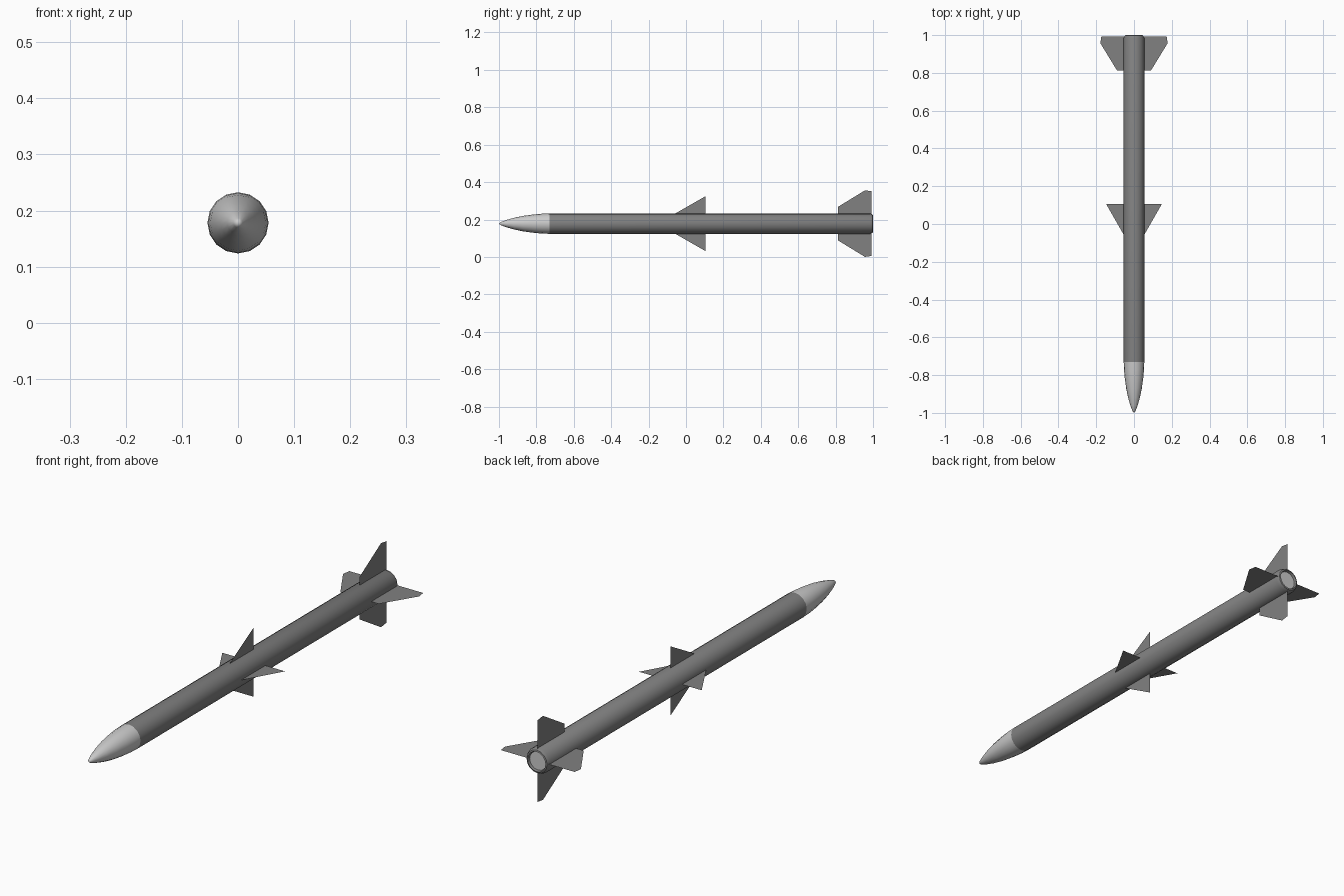
import bpy, bmesh
from math import cos, sin, pi

if "Cube" in bpy.data.objects:
    bpy.data.objects.remove(bpy.data.objects["Cube"])

CZ = 0.178      # height of the body axis
R = 0.0545      # body radius
SIDES = 16


def material(name, v):
    m = bpy.data.materials.new(name)
    m.diffuse_color = (v, v, v, 1)
    m.use_nodes = True
    m.node_tree.nodes["Principled BSDF"].inputs["Base Color"].default_value = m.diffuse_color
    return m


DARK = material("dark_grey", 0.22)
LIGHT = material("light_grey", 0.55)


def make(name, bm, mat, smooth=False):
    me = bpy.data.meshes.new(name)
    bm.to_mesh(me)
    bm.free()
    ob = bpy.data.objects.new(name, me)
    bpy.context.collection.objects.link(ob)
    ob.location.z = CZ
    me.materials.append(mat)
    if smooth:
        bpy.context.view_layer.objects.active = ob
        ob.select_set(True)
        bpy.ops.object.shade_smooth_by_angle(angle=0.6)
        ob.select_set(False)
    return ob


def lathe(name, profile, mat, cap_end=False):
    """Revolve (y, radius) pairs around the y axis; radius 0 makes a tip."""
    bm = bmesh.new()
    rings = []
    for y, r in profile:
        if r == 0:
            rings.append([bm.verts.new((0, y, 0))] * SIDES)
        else:
            rings.append([bm.verts.new((r * cos(2 * pi * i / SIDES), y, r * sin(2 * pi * i / SIDES)))
                          for i in range(SIDES)])
    for a, b in zip(rings, rings[1:]):
        for i in range(SIDES):
            j = (i + 1) % SIDES
            bm.faces.new(list(dict.fromkeys((a[i], b[i], b[j], a[j]))))
    if cap_end:
        bm.faces.new(rings[-1])
    bmesh.ops.recalc_face_normals(bm, faces=bm.faces)
    if sum(f.normal.dot(f.calc_center_median()) for f in bm.faces if abs(f.normal.y) < 0.5) < 0:
        bmesh.ops.reverse_faces(bm, faces=bm.faces)
    return make(name, bm, mat, True)


def fins(name, outline):
    """Four paper-thin fins from one (radius, y) outline."""
    bm = bmesh.new()
    for c, s in ((1, 0), (0, 1), (-1, 0), (0, -1)):
        bm.faces.new([bm.verts.new((r * c, y, r * s)) for r, y in outline])
    return make(name, bm, DARK)


# Pointed nose
lathe("nose_cone", [(-1, 0), (-0.99, 0.0085), (-0.96, 0.0195), (-0.92, 0.031),
                    (-0.87, 0.0415), (-0.81, 0.0495), (-0.77, 0.053), (-0.73, R)], LIGHT)

# Tube with a chamfered tail lip and shallow nozzle recess
lathe("body_tube", [(-0.73, R), (0.985, R), (0.998, 0.048), (1.0, 0.042), (0.99, 0.039)], DARK)
lathe("nozzle_disc", [(0.99, 0.039), (0.99, 0)], LIGHT)

# Fin sets
fins("middle_fins", [(0.05, -0.065), (0.147, 0.105), (0.05, 0.105)])
fins("tail_fins", [(0.05, 0.813), (0.09, 0.813), (0.178, 0.957), (0.173, 0.992), (0.05, 0.992)])
